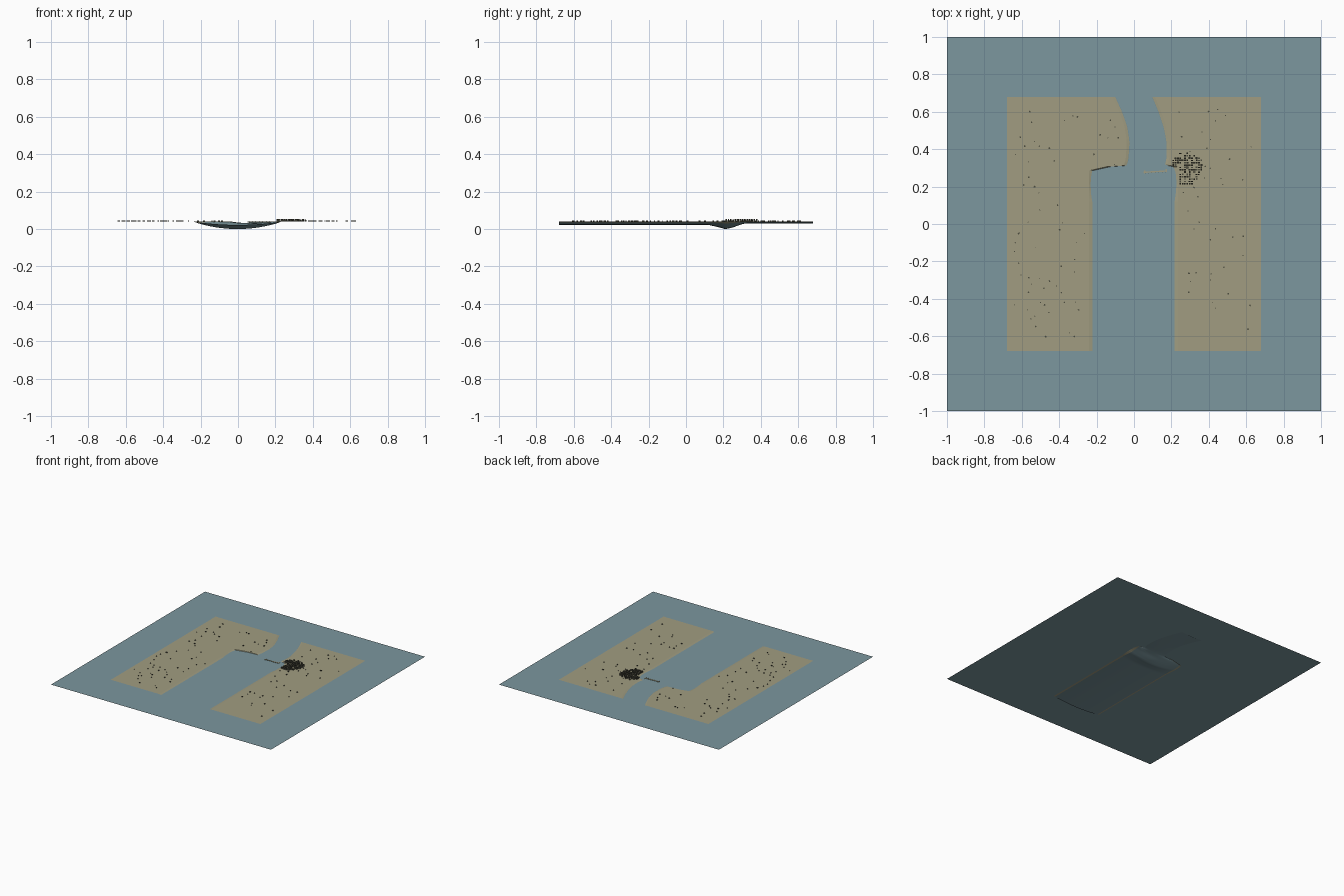
import bpy
import bmesh
import math
import random
from mathutils import Matrix

random.seed(7)
if "Cube" in bpy.data.objects:
    bpy.data.objects.remove(bpy.data.objects["Cube"])

LAND, WATER, HALF = 0.041, 0.038, 0.68


def material(name, color):
    m = bpy.data.materials.new(name)
    m.use_nodes = True
    m.diffuse_color = (*color, 1)
    m.node_tree.nodes["Principled BSDF"].inputs["Base Color"].default_value = (*color, 1)
    return m


water_blue = material("water blue", (0.2, 0.31, 0.345))
sand = material("sand", (0.355, 0.335, 0.22))
bed_blue = material("river bed blue", (0.18, 0.28, 0.31))
dark_wood = material("dark wood", (0.075, 0.075, 0.05))


def finish(name, bm, *mats):
    mesh = bpy.data.meshes.new(name)
    bm.to_mesh(mesh)
    bm.free()
    for m in mats:
        mesh.materials.append(m)
    ob = bpy.data.objects.new(name, mesh)
    bpy.context.collection.objects.link(ob)
    return ob


def box(bm, x, y, z, sx, sy, sz, turn=0):
    mat = (Matrix.Translation((x, y, z + sz / 2)) @ Matrix.Rotation(turn, 4, "Z")
           @ Matrix.Diagonal((sx, sy, sz, 1)))
    bmesh.ops.create_cube(bm, size=1, matrix=mat)


def interp(points, y):
    for (a, va), (b, vb) in zip(points, points[1:]):
        if y <= b:
            return va + (vb - va) * (y - a) / (b - a)
    return points[-1][1]


# River banks and depth along y
left_bank = [(-HALF, -0.24), (0.30, -0.24), (0.312, -0.055), (0.34, -0.045), (0.44, -0.038),
             (0.52, -0.05), (0.6, -0.078), (HALF, -0.115)]
right_bank = [(-HALF, 0.235), (0.305, 0.235), (0.315, 0.18), (0.36, 0.19), (0.44, 0.188),
              (0.52, 0.172), (0.6, 0.145), (HALF, 0.112)]
depth = [(-HALF, 0.019), (0.12, 0.019), (0.17, 0.03), (0.21, 0.041), (0.25, 0.033),
         (0.3, 0.014), (0.33, 0.01), (HALF, 0.01)]

# Water sheet
bm = bmesh.new()
bmesh.ops.create_grid(bm, x_segments=1, y_segments=1, size=1,
                      matrix=Matrix.Translation((0, 0, WATER)))
finish("water_surface", bm, water_blue)

# Land with the river channel, lofted row by row
STEPS = 16
rows = [-HALF, -0.3, 0, 0.1] + [0.12 + 0.015 * i for i in range(12)]
rows += [0.306, 0.312, 0.318] + [0.33 + 0.025 * i for i in range(14)] + [HALF]
bm = bmesh.new()
loft = []
for y in sorted(rows):
    a, b, d = interp(left_bank, y), interp(right_bank, y), interp(depth, y)
    row = [bm.verts.new((-HALF, y, LAND))]
    for i in range(STEPS + 1):
        t = i / STEPS
        drop = d * max(0, math.sin(math.pi * t)) ** 0.8
        row.append(bm.verts.new((a + (b - a) * t, y, LAND - drop)))
    row.append(bm.verts.new((HALF, y, LAND)))
    loft.append(row)
for low, high in zip(loft, loft[1:]):
    for i in range(STEPS + 2):
        f = bm.faces.new((low[i], low[i + 1], high[i + 1], high[i]))
        f.material_index = int(1 < i < STEPS)
        f.smooth = 1 < i < STEPS
finish("land_and_river_bed", bm, sand, bed_blue)

# Scattered small huts
bm = bmesh.new()
count = 0
while count < 105:
    x, y = random.uniform(-0.64, 0.64), random.uniform(-0.62, 0.62)
    if interp(left_bank, y) - 0.015 < x < interp(right_bank, y) + 0.015:
        continue
    s = random.uniform(0.004, 0.009)
    box(bm, x, y, LAND, s, s, 0.005, random.uniform(0, 1.5))
    count += 1
finish("scattered_huts", bm, dark_wood)

# Dense town beside the river mouth
bm = bmesh.new()
PITCH = 0.0125
for i in range(13):
    for j in range(14):
        x, y = 0.21 + i * PITCH, 0.215 + j * PITCH
        if abs(x - 0.285) > 0.04 + 0.5 * (y - 0.215) or (x - 0.285) ** 2 + (y - 0.295) ** 2 > 0.0085:
            continue
        if i % 5 == 4 and random.random() < 0.6 or random.random() < 0.25:
            continue
        if interp(right_bank, y) + 0.005 > x:
            continue
        box(bm, x, y, LAND, random.uniform(0.007, 0.012), random.uniform(0.006, 0.01),
            random.uniform(0.007, 0.014))
finish("town_houses", bm, dark_wood)

# Jetty reaching into the river, with mooring posts
bm = bmesh.new()
box(bm, 0.113, 0.28, WATER - 0.002, 0.125, 0.007, 0.005, 0.06)
box(bm, 0.058, 0.277, WATER - 0.002, 0.008, 0.016, 0.005)
box(bm, 0.172, 0.287, WATER - 0.002, 0.008, 0.016, 0.005)
finish("jetty_deck", bm, sand)
bm = bmesh.new()
for i in range(7):
    box(bm, 0.06 + i * 0.018, 0.271 + i * 0.001, WATER - 0.004, 0.003, 0.003, 0.008)
finish("jetty_posts", bm, dark_wood)
